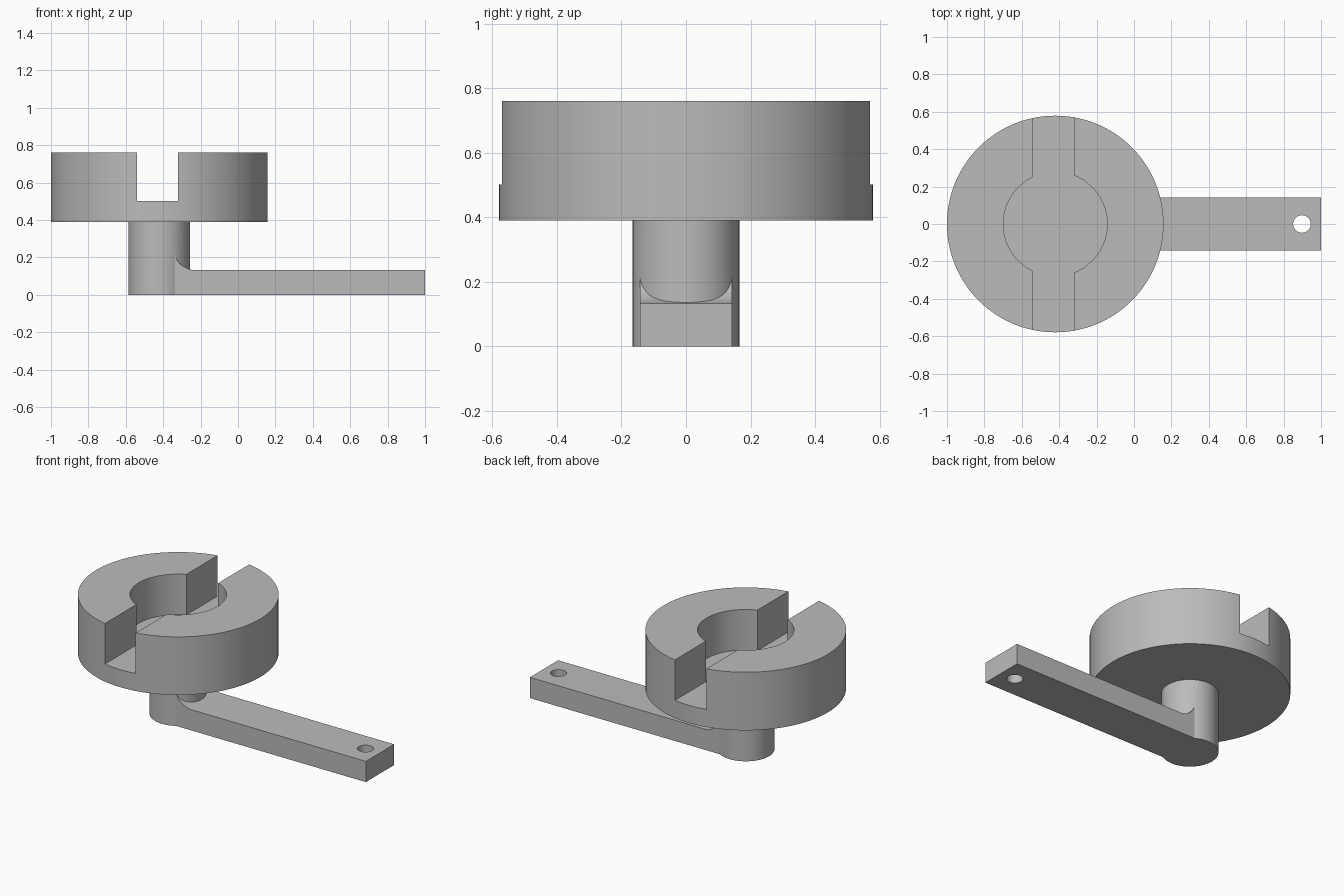
import bpy, bmesh, math
from mathutils import Vector

default = bpy.data.objects.get("Cube")
if default:
    bpy.data.objects.remove(default, do_unlink=True)

gray = bpy.data.materials.new("plain_gray")
gray.use_nodes = True
gray.diffuse_color = (0.5, 0.5, 0.5, 1)
gray.node_tree.nodes["Principled BSDF"].inputs["Base Color"].default_value = (0.5, 0.5, 0.5, 1)

AXIS_X = -0.421     # shared axis of post and disc


def arc(cx, cy, r, start, end, steps):
    """Points along an arc, angles in degrees."""
    angles = [math.radians(start + (end - start) * i / steps) for i in range(steps + 1)]
    return [(cx + r * math.cos(a), cy + r * math.sin(a)) for a in angles]


def circle(cx, cy, r, steps=96):
    return arc(cx, cy, r, 0, 360, steps)[:-1]


def prism(name, profile, low, high, along="z"):
    """Extrude a closed profile along z, or an x-z profile along y."""
    def place(u, v, w):
        return Vector((u, v, w)) if along == "z" else Vector((u, w, v))
    bm = bmesh.new()
    face = bm.faces.new([bm.verts.new(place(u, v, low)) for u, v in profile])
    extruded = bmesh.ops.extrude_face_region(bm, geom=[face])["geom"]
    moved = [g for g in extruded if isinstance(g, bmesh.types.BMVert)]
    bmesh.ops.translate(bm, verts=moved, vec=place(0, 0, high - low))
    bmesh.ops.recalc_face_normals(bm, faces=bm.faces)
    mesh = bpy.data.meshes.new(name)
    bm.to_mesh(mesh)
    bm.free()
    mesh.materials.append(gray)
    obj = bpy.data.objects.new(name, mesh)
    bpy.context.collection.objects.link(obj)
    return obj


def combine(target, tool, operation):
    """Apply a boolean and discard the tool."""
    mod = target.modifiers.new("combine", "BOOLEAN")
    mod.operation, mod.object, mod.solver = operation, tool, "EXACT"
    bpy.context.view_layer.objects.active = target
    bpy.ops.object.modifier_apply(modifier=mod.name)
    bpy.data.objects.remove(tool, do_unlink=True)


# Disc with a round pocket and a slot running front to back
disc = prism("slotted_disc", circle(AXIS_X, 0, 0.579, 128), 0.39, 0.76)
bore, left, right = 0.278, -0.321, -0.54
a_left = math.degrees(math.acos((left - AXIS_X) / bore))
a_right = math.degrees(math.acos((right - AXIS_X) / bore))
keyhole = (arc(AXIS_X, 0, bore, -a_left, a_left, 40) + [(left, 0.7), (right, 0.7)]
           + arc(AXIS_X, 0, bore, a_right, 360 - a_right, 40) + [(right, -0.7), (left, -0.7)])
combine(disc, prism("pocket_cutter", keyhole, 0.502, 0.9), "DIFFERENCE")

# Arm with a curved fillet rising into the post, and a pin hole at its end
arm_side = ([(AXIS_X, 0), (1, 0), (1, 0.132)]
            + arc(-0.225, 0.252, 0.12, 270, 180, 16) + [(AXIS_X, 0.252)])
arm = prism("arm", arm_side, -0.142, 0.142, along="y")
combine(arm, prism("hole_cutter", circle(0.898, 0, 0.047, 48), -0.1, 0.3), "DIFFERENCE")

# Post carrying the disc, joined to the arm
post = prism("post_with_arm", circle(AXIS_X, 0, 0.165, 96), 0, 0.39)
combine(post, arm, "UNION")

# Smooth round walls, crisp edges
for obj in (disc, post):
    bpy.ops.object.select_all(action="DESELECT")
    obj.select_set(True)
    bpy.context.view_layer.objects.active = obj
    bpy.ops.object.shade_smooth_by_angle(angle=math.radians(30))
